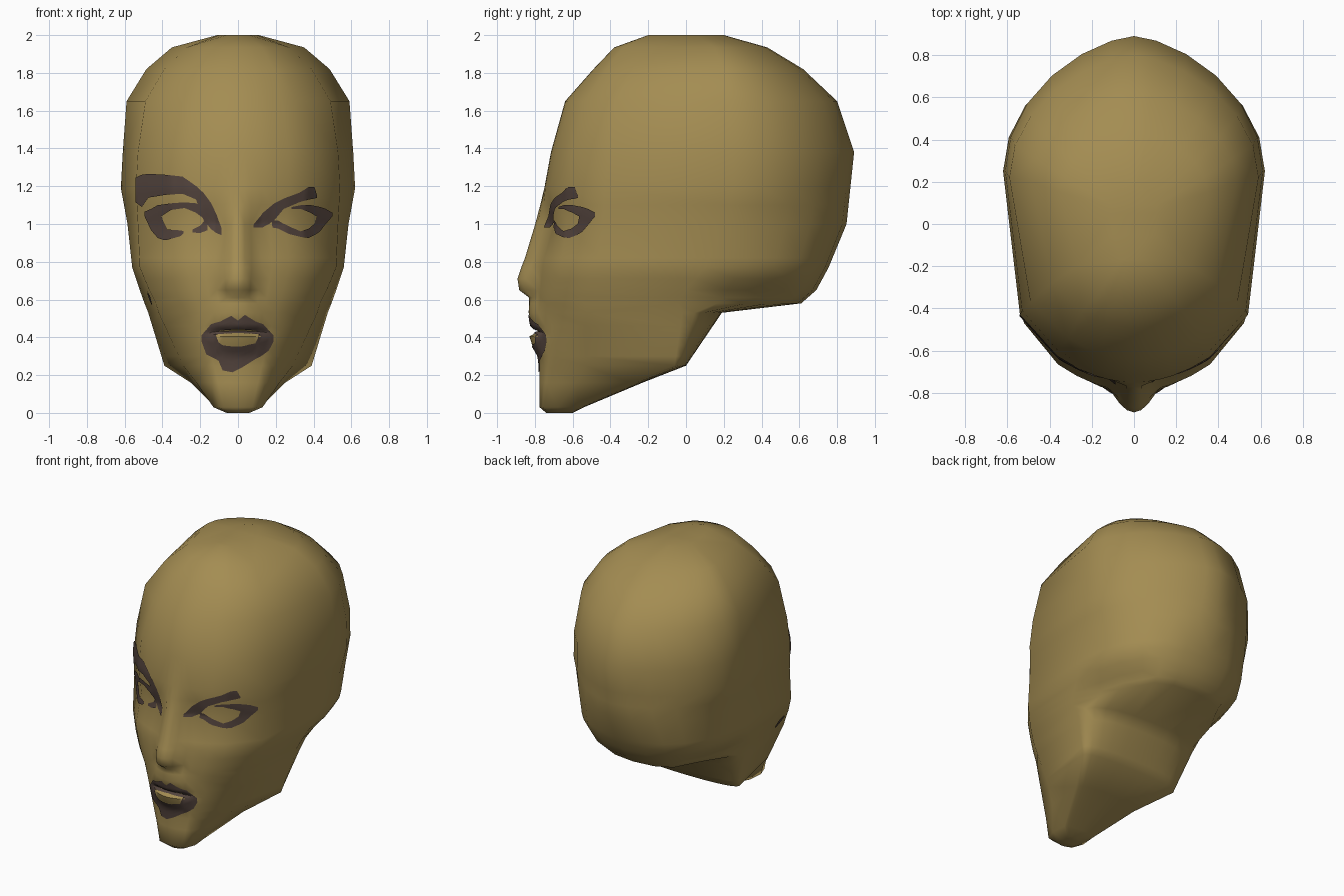
import bpy, bmesh, math
from mathutils import Vector
from mathutils.bvhtree import BVHTree


def material(name, rgb):
    m = bpy.data.materials.new(name)
    m.diffuse_color = (*rgb, 1)
    return m


skin_mat = material("bronze skin", (0.37, 0.265, 0.085))
paint_mat = material("dark plum paint", (0.083, 0.055, 0.045))


def sample(table, z):
    """Linear interpolation of rows keyed by their first value."""
    if z <= table[0][0]:
        return table[0][1:]
    for p, q in zip(table, table[1:]):
        if z <= q[0]:
            t = (z - p[0]) / (q[0] - p[0])
            return [a + (b - a) * t for a, b in zip(p[1:], q[1:])]
    return table[-1][1:]


# Horizontal sections: z, front y, face corner x/y, temple x/y, widest x/y, back y
SECTIONS = [
    (0.00, -.74, .05, -.72, .06, -.68, .05, -.64, -.60),
    (0.03, -.775, .10, -.76, .13, -.68, .12, -.57, -.54),
    (0.16, -.775, .14, -.74, .22, -.58, .25, -.30, -.23),
    (0.25, -.775, .17, -.73, .29, -.53, .39, -.06, 0.0),
    (0.53, -.80, .26, -.70, .42, -.53, .475, -.02, .19),
    (0.58, -.80, .29, -.69, .435, -.53, .495, -.04, .61),
    (0.65, -.80, .32, -.68, .47, -.51, .52, 0.0, .69),
    (0.77, -.79, .36, -.665, .52, -.47, .56, .10, .755),
    (1.00, -.755, .34, -.63, .53, -.44, .585, .20, .85),
    (1.19, -.75, .36, -.63, .54, -.43, .62, .25, .87),
    (1.38, -.715, .36, -.60, .53, -.41, .61, .25, .89),
    (1.65, -.64, .31, -.54, .49, -.37, .59, .22, .80),
    (1.82, -.49, .25, -.42, .39, -.28, .485, .20, .62),
    (1.935, -.38, .17, -.33, .27, -.20, .35, .15, .43),
    (2.00, -.20, .06, -.17, .10, -.05, .11, .05, .20),
]
# Lips and nose along the centre line: z, depth, half width
RELIEF = [
    (.30, 0, .15), (.36, .03, .16), (.405, .04, .17), (.43, -.01, .18),
    (.46, .025, .18), (.53, .033, .15), (.61, .03, .10), (.65, .083, .11),
    (.71, .097, .11), (.82, .07, .09), (1.0, .045, .08), (1.1, .02, .10), (1.19, 0, .10),
]


def half_section(z):
    yf, xa, ya, xb, yb, w, yw, back = sample(SECTIONS, z)
    depth, width = sample(RELIEF, z)
    pts = []
    for u in (0, .1, .2, .35, .5, .75, 1):
        x = xa * u
        y = yf + (ya - yf) * u * u
        y -= depth * max(0, 1 - (x / width) ** 2)
        y += .03 * math.exp(-((x - .15) / .09) ** 2 - ((z - 1.0) / .09) ** 2)  # eye socket
        pts.append((x, y, z))
    pts += [(xb, yb, z), (w, yw, z)]
    # rear: squarer at the skull base, with a hollow behind the jaw
    power = 0.85 + 0.45 * min(1, max(0, (z - .8) / .4))
    for k in range(1, 6):
        a = math.pi / 2 * k / 6
        hollow = .05 * math.exp(-((z - .6) / .08) ** 2) if k < 4 and z > .55 else 0
        pts.append((w * math.cos(a) ** power - hollow,
                    yw + (back - yw) * math.sin(a) ** min(1, power), z))
    return pts + [(0, back, z)]


# Head: lofted mirrored sections, closed at chin and crown
levels = sorted({r[0] for r in SECTIONS} | {r[0] for r in RELIEF})
bm = bmesh.new()
rings = []
for z in levels:
    half = half_section(z)
    full = half + [(-x, y, h) for x, y, h in reversed(half[1:-1])]
    rings.append([bm.verts.new(p) for p in full])
n = len(rings[0])
for lo, hi in zip(rings, rings[1:]):
    for i in range(n):
        j = (i + 1) % n
        bm.faces.new((lo[i], lo[j], hi[j], hi[i]))
bm.faces.new(rings[0][::-1])
bm.faces.new(rings[-1])
bmesh.ops.recalc_face_normals(bm, faces=bm.faces)
bmesh.ops.triangulate(bm, faces=bm.faces)
for f in bm.faces:
    f.smooth = True
for e in bm.edges:
    e.smooth = e.calc_face_angle(0) < math.radians(60)
surface = BVHTree.FromBMesh(bm)


def finish(bm, name, mat):
    me = bpy.data.meshes.new(name)
    bm.to_mesh(me)
    bm.free()
    me.materials.append(mat)
    ob = bpy.data.objects.new(name, me)
    bpy.context.collection.objects.link(ob)


finish(bm, "head", skin_mat)


def paint(name, strips):
    """Thin painted strips (x, lower z, upper z) laid onto the head from the front."""
    bm = bmesh.new()

    def point(x, z):
        hit, nor, _, _ = surface.ray_cast(Vector((x, -3, z)), Vector((0, 1, 0)))
        return bm.verts.new(hit + nor * .006)

    for strip in strips:
        cols = []
        steps = 4
        for p, q in zip(strip, strip[1:]):
            for s in range(steps + (q is strip[-1])):
                x, lo, hi = [a + (b - a) * s / steps for a, b in zip(p, q)]
                cols.append([point(x, lo + (hi - lo) * k / 5) for k in range(6)])
        for c, d in zip(cols, cols[1:]):
            for k in range(5):
                bm.faces.new((c[k], d[k], d[k + 1], c[k + 1]))
    for f in bm.faces:
        f.smooth = True
    finish(bm, name, paint_mat)


# Eye paint at +x: upper lid with brow, lower lid with outer wing
paint("right_eye_paint", [
    [(.08, .98, 1.0), (.13, .98, 1.06), (.19, 1.02, 1.11), (.24, 1.08, 1.135),
     (.32, 1.115, 1.165), (.37, 1.13, 1.195), (.40, 1.135, 1.195), (.415, 1.14, 1.15)],
    [(.18, .98, 1.02), (.21, .975, 1.02), (.27, .945, .985), (.33, .93, .96), (.37, .925, .975),
     (.40, .94, 1.0), (.43, .96, 1.09), (.46, 1.0, 1.08), (.495, 1.04, 1.06)],
    [(.28, 1.08, 1.09), (.33, 1.08, 1.10), (.38, 1.06, 1.10), (.43, 1.03, 1.09)],
])

# Eye paint at -x: heavy brow, lid ring, inner corner
paint("left_eye_paint", [
    [(-.537, 1.115, 1.245), (-.505, 1.09, 1.26), (-.47, 1.14, 1.265), (-.38, 1.155, 1.26),
     (-.29, 1.16, 1.25), (-.22, 1.13, 1.20), (-.18, 1.02, 1.165), (-.14, .97, 1.11),
     (-.11, .95, 1.05), (-.085, .94, .98)],
    [(-.49, 1.04, 1.065), (-.455, .965, 1.08), (-.42, .925, 1.10), (-.39, .915, 1.01),
     (-.37, .915, .97), (-.30, .935, .965), (-.285, .95, .96)],
    [(-.42, 1.03, 1.10), (-.35, 1.075, 1.11), (-.28, 1.085, 1.115),
     (-.22, 1.06, 1.11), (-.18, 1.03, 1.09)],
    [(-.24, .955, .97), (-.20, .95, .99), (-.16, .965, 1.04)],
])

# Small streak on the -x cheek
paint("cheek_streak", [[(-.475, .635, .645), (-.46, .59, .62), (-.45, .57, .58)]])

# Mouth paint: upper lip, parting line, area under the lower lip
paint("mouth_paint", [
    [(-.19, .395, .41), (-.14, .415, .47), (-.09, .44, .485), (-.035, .445, .515), (0, .445, .49),
     (.035, .445, .52), (.09, .44, .485), (.13, .415, .47), (.185, .395, .41)],
    [(-.15, .41, .425), (0, .418, .428), (.15, .41, .425)],
    [(-.19, .38, .405), (-.165, .31, .425), (-.115, .285, .415), (-.10, .275, .375),
     (-.08, .225, .36), (-.03, .215, .355), (.02, .24, .355), (.09, .285, .37),
     (.11, .295, .415), (.16, .33, .425), (.185, .38, .405)],
])
